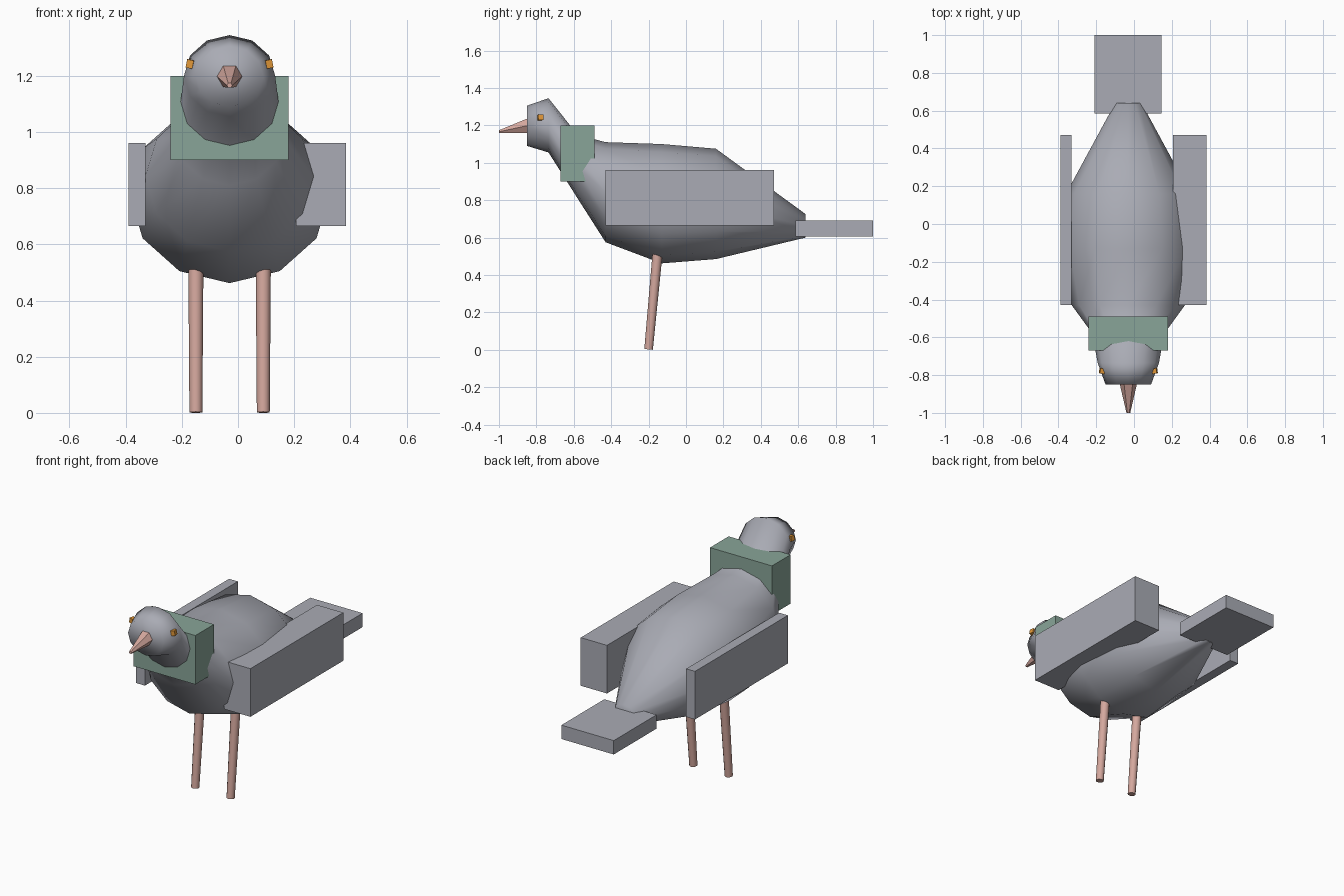
import bpy, bmesh, math
from mathutils import Vector

cube = bpy.data.objects.get("Cube")
if cube:
    bpy.data.objects.remove(cube, do_unlink=True)


def material(name, rgb):
    m = bpy.data.materials.new(name)
    m.use_nodes = True
    m.diffuse_color = (*rgb, 1)
    m.node_tree.nodes["Principled BSDF"].inputs["Base Color"].default_value = (*rgb, 1)
    return m


GREY = material("feather grey", (0.40, 0.41, 0.46))
GREEN = material("collar green", (0.25, 0.375, 0.315))
PINK = material("skin pink", (0.66, 0.39, 0.34))
ORANGE = material("eye orange", (0.75, 0.31, 0.04))
MID = -0.03  # centre line of the body


def finish(name, bm, mat, smooth_angle=None):
    bmesh.ops.recalc_face_normals(bm, faces=bm.faces)
    mesh = bpy.data.meshes.new(name)
    bm.to_mesh(mesh)
    bm.free()
    mesh.materials.append(mat)
    obj = bpy.data.objects.new(name, mesh)
    bpy.context.scene.collection.objects.link(obj)
    if smooth_angle:
        bpy.ops.object.select_all(action="DESELECT")
        obj.select_set(True)
        bpy.context.view_layer.objects.active = obj
        bpy.ops.object.shade_smooth_by_angle(angle=math.radians(smooth_angle))
    return obj


def box(name, low, high, mat):
    low, high = Vector(low), Vector(high)
    bm = bmesh.new()
    bmesh.ops.create_cube(bm, size=1)
    for v in bm.verts:
        v.co = (low + high) / 2 + v.co * (high - low)
    return finish(name, bm, mat)


def loft(name, rings, sides, start, mat, angle):
    """Skin upright elliptical rings (y, centre z, half width, half height)."""
    bm = bmesh.new()
    loops = []
    for y, z, rx, rz in rings:
        turns = [start + math.tau * i / sides for i in range(sides)]
        loops.append([bm.verts.new((MID + rx * math.sin(t), y, z + rz * math.cos(t))) for t in turns])
    for a, b in zip(loops, loops[1:]):
        for i in range(sides):
            j = (i + 1) % sides
            bm.faces.new((a[i], a[j], b[j], b[i]))
    bm.faces.new(loops[0])
    bm.faces.new(loops[-1])
    return finish(name, bm, mat, angle)


def rod(name, bottom, top, r_bottom, r_top, mat):
    bottom, top = Vector(bottom), Vector(top)
    axis = top - bottom
    bm = bmesh.new()
    bmesh.ops.create_cone(bm, cap_ends=True, segments=12, radius1=r_bottom, radius2=r_top, depth=axis.length)
    obj = finish(name, bm, mat, 50)
    obj.location = (bottom + top) / 2
    obj.rotation_euler = axis.to_track_quat("Z", "Y").to_euler()


# Head, neck and body in one skin: (y, top, bottom)
profile = [(-0.85, 1.305, 1.09), (-0.735, 1.345, 1.055), (-0.58, 1.15, 0.81), (-0.43, 1.11, 0.575),
           (-0.13, 1.10, 0.462), (0.16, 1.075, 0.485), (0.64, 0.725, 0.60)]
rings = []
for y, top, bottom in profile:
    r = (top - bottom) / 2
    rings.append((y, (top + bottom) / 2, r * 1.12, r))
loft("body", rings, 12, 0, GREY, 75)

# Beak
loft("beak", [(-1, 1.166, 0.01, 0.009), (-0.84, 1.2, 0.047, 0.046)], 6, math.pi / 6, PINK, 35)

# Collar, wings and tail
box("collar", (-0.24, -0.67, 0.90), (0.18, -0.49, 1.20), GREEN)
box("right_wing", (-0.39, -0.43, 0.665), (-0.33, 0.47, 0.96), GREY)
box("left_wing", (0.207, -0.43, 0.665), (0.385, 0.47, 0.96), GREY)
box("tail", (-0.21, 0.585, 0.605), (0.145, 1.0, 0.69), GREY)

# Legs and eyes
for side, label in ((-1, "right"), (1, "left")):
    x = MID + side * 0.12
    rod(label + "_leg", (x, -0.2, 0.002), (x, -0.15, 0.54), 0.023, 0.027, PINK)
    eye = box(label + "_eye", (-0.012, -0.014, -0.015), (0.012, 0.014, 0.015), ORANGE)
    eye.location = (MID + side * 0.14, -0.778, 1.242)
    eye.rotation_euler = (0, side * -0.2, side * 0.15)
